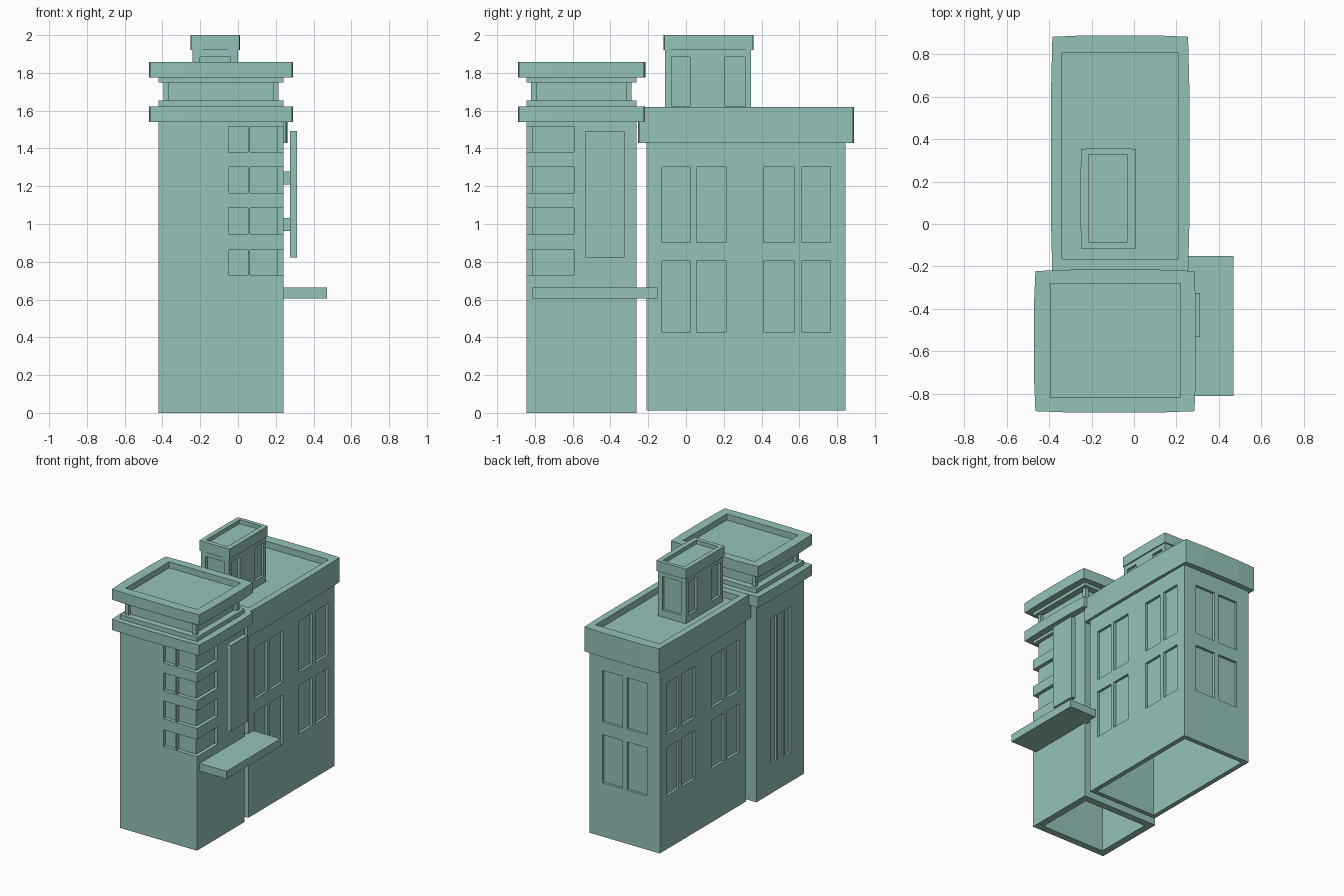
import bpy, bmesh

if "Cube" in bpy.data.objects:
    bpy.data.objects.remove(bpy.data.objects["Cube"])

teal = bpy.data.materials.new("teal")
teal.diffuse_color = (0.30, 0.54, 0.49, 1)
teal.use_nodes = True
teal.node_tree.nodes["Principled BSDF"].inputs["Base Color"].default_value = teal.diffuse_color


def prism(name, pts, z0, z1):
    bm = bmesh.new()
    f = bm.faces.new([bm.verts.new((x, y, z0)) for x, y in pts])
    top = bmesh.ops.extrude_face_region(bm, geom=[f])["geom"]
    bmesh.ops.translate(bm, vec=(0, 0, z1 - z0),
                        verts=[v for v in top if isinstance(v, bmesh.types.BMVert)])
    bmesh.ops.recalc_face_normals(bm, faces=bm.faces)
    me = bpy.data.meshes.new(name)
    bm.to_mesh(me)
    bm.free()
    me.materials.append(teal)
    ob = bpy.data.objects.new(name, me)
    bpy.context.collection.objects.link(ob)
    return ob


def box(name, x0, x1, y0, y1, z0, z1):
    return prism(name, [(x0, y0), (x1, y0), (x1, y1), (x0, y1)], z0, z1)


def bowed(name, x0, x1, y0, y1, z0, z1, b=0.007):
    """Slab whose sides bulge slightly between the corners."""
    w, d = (x1 - x0) / 4, (y1 - y0) / 4
    pts = [(x0 + b, y0 + b), (x0 + w, y0), (x1 - w, y0), (x1 - b, y0 + b),
           (x1, y0 + d), (x1, y1 - d), (x1 - b, y1 - b),
           (x1 - w, y1), (x0 + w, y1), (x0 + b, y1 - b), (x0, y1 - d), (x0, y0 + d)]
    return prism(name, pts, z0, z1)


def carve(ob, cuts):
    """Subtract boxes (x0, x1, y0, y1, z0, z1) and bake the result."""
    helpers = []
    for c in cuts:
        h = box("cutter", *c)
        h.hide_render = True
        m = ob.modifiers.new("cut", "BOOLEAN")
        m.operation, m.solver, m.object = "DIFFERENCE", "EXACT", h
        helpers.append(h)
    bpy.context.view_layer.update()
    dg = bpy.context.evaluated_depsgraph_get()
    me = bpy.data.meshes.new_from_object(ob.evaluated_get(dg))
    ob.modifiers.clear()
    ob.data = me
    for h in helpers:
        bpy.data.objects.remove(h)


# Tower shaft: hollow, corner windows on four floors, tall slits on the left
TX0, TX1, TY0, TY1 = -0.42, 0.24, -0.845, -0.263
shaft = box("tower_shaft", TX0, TX1, TY0, TY1, 0, 1.56)
t = 0.055
cuts = [(TX0 + t, TX1 - t, TY0 + t, TY1 - t, -0.1, 1.5)]
for z0, z1 in [(0.73, 0.862), (0.947, 1.085), (1.163, 1.303), (1.38, 1.517)]:
    cuts += [(-0.05, 0.052, -0.9, -0.815, z0, z1),
             (0.064, 0.3, -0.9, -0.815, z0, z1),
             (0.212, 0.31, -0.91, -0.592, z0, z1)]
for y in (-0.65, -0.562, -0.474):
    cuts.append((-0.5, TX0 + 0.015, y - 0.036, y + 0.036, 0.23, 1.36))
carve(shaft, cuts)

# Tower crown: two cornices with a recessed neck between
bowed("tower_lower_cornice", -0.472, 0.292, -0.89, -0.215, 1.54, 1.622)
top = bowed("tower_roof_cornice", -0.472, 0.292, -0.89, -0.215, 1.775, 1.857)
carve(top, [(-0.395, 0.22, -0.815, -0.28, 1.81, 2)])
box("neck_lower_band", TX0, TX1, TY0, TY1, 1.62, 1.655)
box("neck_upper_band", TX0, TX1, TY0, TY1, 1.75, 1.78)
box("neck_core", TX0 + 0.05, TX1 - 0.05, TY0 + 0.05, TY1 - 0.05, 1.65, 1.76)
for x in (TX0 + 0.025, TX1 - 0.055):
    for y in (TY0 + 0.025, TY1 - 0.055):
        box("neck_post", x, x + 0.03, y, y + 0.03, 1.65, 1.76)

# Rear block: hollow, paired windows on both sides and the back
RX0, RX1, RY0, RY1 = -0.367, 0.237, -0.21, 0.845
block = box("rear_block", RX0, RX1, RY0, RY1, 0.012, 1.5)
t, d = 0.036, 0.02
cuts = [(RX0 + t, RX1 - t, RY0 + t, RY1 - t, -0.1, 1.46)]
for z0, z1 in [(0.428, 0.803), (0.903, 1.302)]:
    for y0, y1 in [(-0.127, 0.024), (0.055, 0.213), (0.412, 0.575), (0.615, 0.765)]:
        cuts += [(RX1 - d, 0.4, y0, y1, z0, z1), (-0.5, RX0 + d, y0, y1, z0, z1)]
    for x0, x1 in [(-0.255, -0.083), (-0.047, 0.125)]:
        cuts.append((x0, x1, RY1 - d, 1, z0, z1))
carve(block, cuts)
cornice = bowed("rear_cornice", -0.392, 0.262, -0.255, 0.89, 1.43, 1.62)
carve(cornice, [(-0.34, 0.21, -0.165, 0.81, 1.57, 2)])

# Rooftop penthouse
pent = box("penthouse", -0.24, 0, -0.11, 0.345, 1.56, 1.93)
cuts = []
for y0, y1 in [(-0.078, 0.022), (0.207, 0.315)]:
    cuts += [(-0.02, 0.1, y0, y1, 1.625, 1.885), (-0.4, -0.22, y0, y1, 1.625, 1.885)]
for y0, y1 in [(-0.3, -0.09), (0.325, 0.5)]:
    cuts.append((-0.2, -0.04, y0, y1, 1.625, 1.885))
carve(pent, cuts)
cap = bowed("penthouse_cap", -0.252, 0.01, -0.118, 0.357, 1.92, 2.0, 0.003)
carve(cap, [(-0.215, -0.03, -0.085, 0.328, 1.97, 2.1)])

# Entrance canopy and hanging panel with brackets
box("canopy", 0.22, 0.47, -0.812, -0.15, 0.605, 0.665)
box("side_panel", 0.276, 0.312, -0.532, -0.325, 0.823, 1.492)
for z in (0.997, 1.243):
    box("panel_bracket", 0.23, 0.28, -0.465, -0.395, z - 0.034, z + 0.034)
